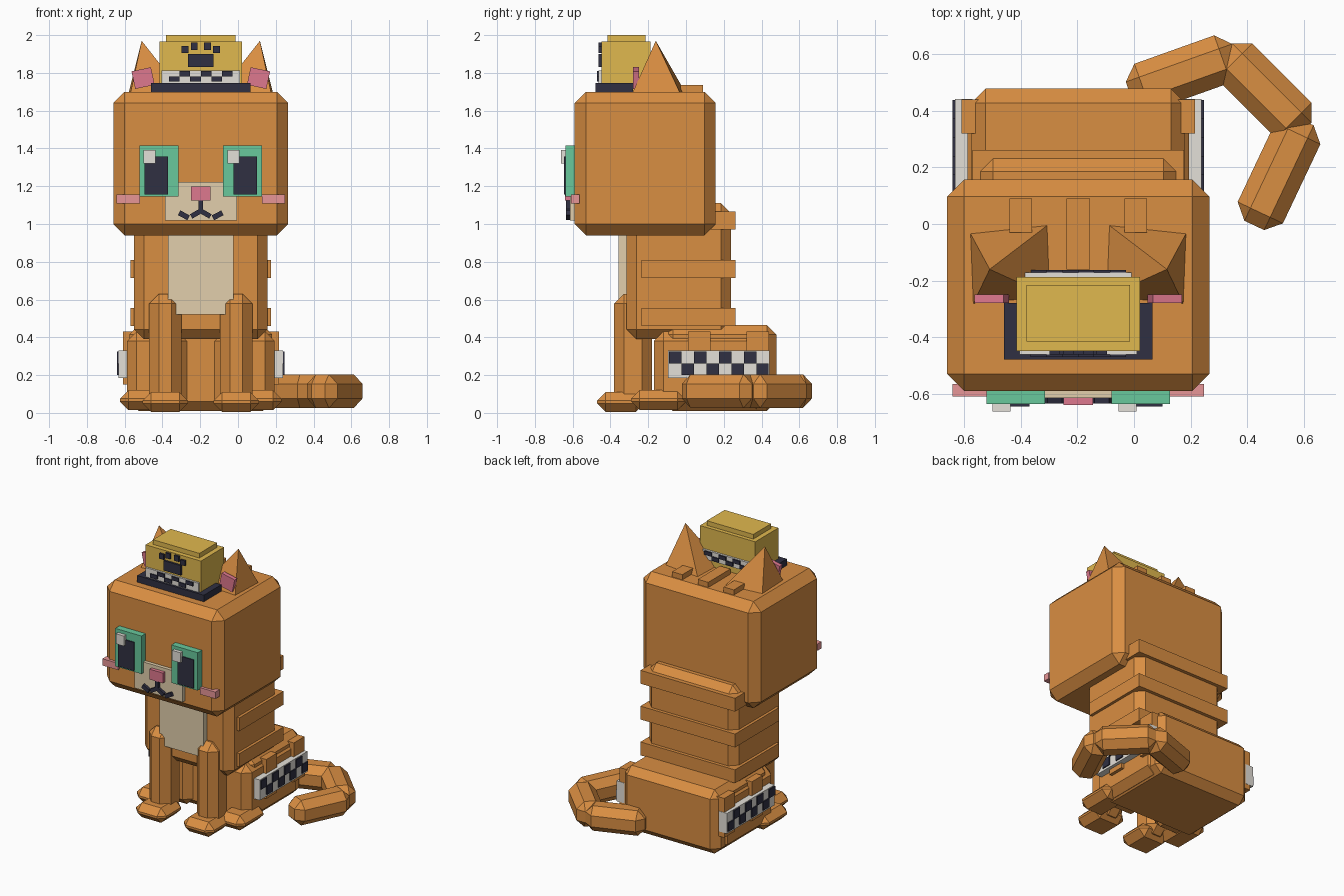
import bpy, bmesh, math
from mathutils import Matrix, Vector

if "Cube" in bpy.data.objects:
    bpy.data.objects.remove(bpy.data.objects["Cube"])

CX = -0.197  # centre plane of the cat (the tail sticks out to +x)


def material(name, r, g, b):
    m = bpy.data.materials.new(name)
    lin = [((c / 255 + 0.055) / 1.055) ** 2.4 for c in (r, g, b)]
    m.diffuse_color = (*lin, 1)
    m.use_nodes = True
    m.node_tree.nodes["Principled BSDF"].inputs["Base Color"].default_value = m.diffuse_color
    return m


ORANGE = material("orange fur", 217, 142, 66)
CREAM = material("cream fur", 226, 207, 172)
GREEN = material("green iris", 104, 200, 156)
DARK = material("dark navy", 48, 48, 66)
WHITE = material("white", 228, 224, 216)
PINK = material("pink", 222, 120, 142)
BLUSH = material("blush", 238, 155, 156)
GOLD = material("gold cloth", 224, 184, 78)


def finish(bm, name, mat):
    bmesh.ops.recalc_face_normals(bm, faces=bm.faces)
    me = bpy.data.meshes.new(name)
    bm.to_mesh(me)
    bm.free()
    me.materials.append(mat)
    ob = bpy.data.objects.new(name, me)
    bpy.context.collection.objects.link(ob)
    return ob


def block(name, centre, size, mat, bevel=0, rot=None):
    bm = bmesh.new()
    bmesh.ops.create_cube(bm, size=1)
    bmesh.ops.scale(bm, vec=size, verts=bm.verts)
    if bevel:
        bmesh.ops.bevel(bm, geom=bm.edges[:], offset=bevel, segments=1,
                        affect='EDGES', profile=0.5)
    m = Matrix.Translation(centre)
    if rot:
        m = m @ Matrix.Rotation(rot[1], 4, rot[0])
    bm.transform(m)
    return finish(bm, name, mat)


def box(name, x, y, z, mat, bevel=0, rot=None, pair=False):
    """Box from (min, max) ranges; pair=True adds its mirror image."""
    c = [(a + b) / 2 for a, b in (x, y, z)]
    s = [b - a for a, b in (x, y, z)]
    block(name, c, s, mat, bevel, rot)
    if pair:
        c[0] = 2 * CX - c[0]
        block(name + "_right", c, s, mat, bevel, rot and (rot[0], -rot[1]))


# body
box("head", (-0.66, 0.266), (-0.59, 0.157), (0.94, 1.70), ORANGE, 0.06)
box("torso", (-0.55, 0.156), (-0.315, 0.238), (0.39, 1.11), ORANGE, 0.052)
box("hips", (-0.575, 0.181), (-0.12, 0.478), (0.01, 0.465), ORANGE, 0.05)
box("thigh", (-0.588, -0.27), (-0.17, 0.42), (0.02, 0.43), ORANGE, 0.05, pair=True)
box("chest_patch", (-0.37, -0.024), (-0.357, -0.30), (0.52, 0.96), CREAM)

# fur stripes on back, thighs and crown
for z in (0.46, 0.715, 0.97):
    box("back_stripe", (-0.57, 0.176), (-0.235, 0.262), (z, z + 0.095), ORANGE)
for y in (0.01, 0.32):
    box("thigh_stripe", (-0.61, -0.50), (y, y + 0.12), (0.15, 0.43), ORANGE, pair=True)
box("crown_stripe_side", (-0.44, -0.36), (-0.03, 0.09), (1.68, 1.737), ORANGE, pair=True)
box("crown_stripe_middle", (-0.238, -0.156), (-0.16, 0.09), (1.68, 1.737), ORANGE)

# legs and paws
box("front_leg", (-0.47, -0.30), (-0.38, -0.18), (0.03, 0.63), ORANGE, 0.052, pair=True)
box("front_paw", (-0.505, -0.265), (-0.47, -0.22), (0.005, 0.11), ORANGE, 0.045, pair=True)
box("hind_paw", (-0.625, -0.42), (-0.29, 0.0), (0.015, 0.12), ORANGE, 0.045, pair=True)

# tail: three chamfered bars curling round to the side
for a, b in (((-0.016, 0.466), (0.36, 0.60)),
             ((0.32, 0.61), (0.60, 0.33)),
             ((0.60, 0.365), (0.425, -0.005))):
    a, b = Vector(a), Vector(b)
    d, mid = b - a, (a + b) / 2
    block("tail_segment", (mid.x, mid.y, 0.115), (d.length, 0.177, 0.178), ORANGE,
          0.05, ('Z', math.atan2(d.y, d.x)))

# checkered thigh plates, 8 by 2 cells
box("thigh_plate", (-0.633, -0.57), (-0.095, 0.442), (0.185, 0.33), WHITE, pair=True)
for col in range(8):
    row = col % 2
    y, z = -0.09 + col * 0.066, 0.262 - row * 0.062
    box("thigh_check", (-0.641, -0.632), (y, y + 0.066), (z, z + 0.062), DARK, pair=True)

# ears: leaning four-sided pyramids with pink insides
for side in (1, -1):
    pts = [(-0.58, -0.03, 1.69), (-0.30, 0.0, 1.69), (-0.29, -0.26, 1.69),
           (-0.57, -0.285, 1.69), (-0.51, -0.16, 1.97)]
    bm = bmesh.new()
    v = [bm.verts.new((CX + side * (x - CX), y, z)) for x, y, z in pts]
    bm.faces.new(v[:4])
    for i in range(4):
        bm.faces.new((v[i], v[(i + 1) % 4], v[4]))
    finish(bm, "ear", ORANGE)
box("ear_inside", (-0.555, -0.45), (-0.28, -0.25), (1.725, 1.82), PINK,
    rot=('Y', math.radians(-12)), pair=True)

# face
box("iris", (-0.522, -0.315), (-0.637, -0.58), (1.145, 1.415), GREEN, pair=True)
box("pupil", (-0.494, -0.37), (-0.645, -0.63), (1.155, 1.358), DARK, pair=True)
for x in (-0.50, -0.055):
    box("eye_highlight", (x, x + 0.064), (-0.662, -0.63), (1.32, 1.392), WHITE)
box("muzzle", (-0.386, -0.006), (-0.615, -0.58), (1.018, 1.222), CREAM)
box("nose", (-0.25, -0.145), (-0.64, -0.605), (1.125, 1.198), PINK)
box("cheek", (-0.642, -0.52), (-0.61, -0.565), (1.108, 1.156), BLUSH, pair=True)
box("mouth_middle", (-0.209, -0.186), (-0.635, -0.61), (1.06, 1.13), DARK)
box("mouth_inner", (-0.252, -0.192), (-0.635, -0.61), (1.042, 1.068), DARK,
    rot=('Y', math.radians(-30)), pair=True)
box("mouth_outer", (-0.315, -0.258), (-0.635, -0.61), (1.032, 1.06), DARK,
    rot=('Y', math.radians(28)), pair=True)

# cap
box("cap_brim", (-0.46, 0.065), (-0.478, -0.28), (1.695, 1.747), DARK)
box("cap_crown", (-0.415, 0.021), (-0.448, -0.187), (1.70, 1.967), GOLD)
box("cap_top", (-0.38, -0.014), (-0.415, -0.215), (1.96, 2.0), GOLD)
box("cap_band_front", (-0.405, 0.011), (-0.462, -0.44), (1.747, 1.812), WHITE)
box("cap_band_back", (-0.385, -0.009), (-0.19, -0.172), (1.747, 1.812), WHITE)
for col in range(6):
    x, z = -0.365 + col * 0.056, 1.755 + (col % 2) * 0.027
    for y in (-0.470, -0.173):
        box("cap_check", (x, x + 0.056), (y, y + 0.01), (z, z + 0.027), DARK)

# paw print on the cap
box("print_pad", (-0.265, -0.129), (-0.462, -0.44), (1.83, 1.90), DARK)
box("print_toe_outer", (-0.298, -0.262), (-0.462, -0.44), (1.905, 1.942), DARK, pair=True)
box("print_toe_inner", (-0.25, -0.214), (-0.462, -0.44), (1.922, 1.96), DARK, pair=True)
